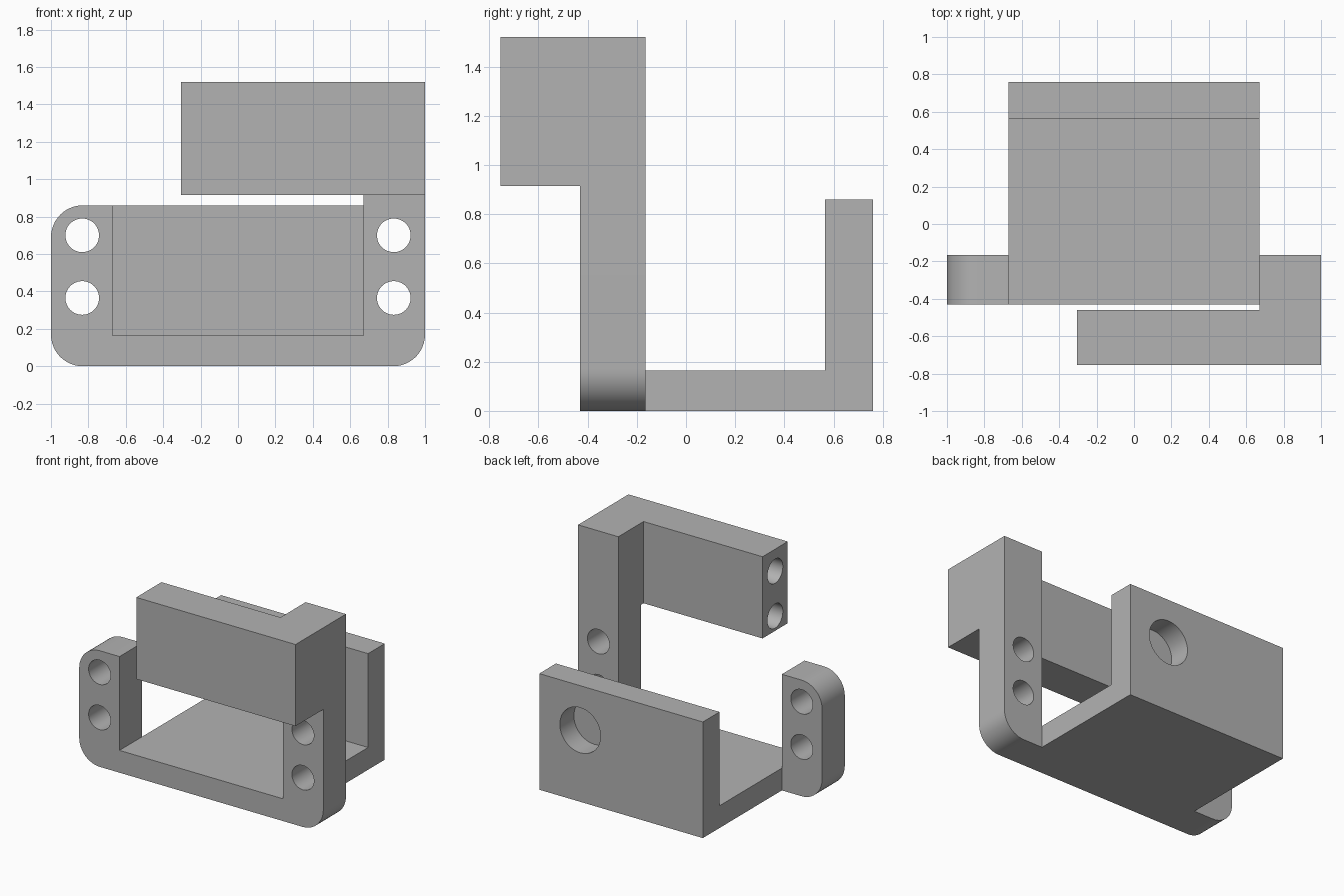
import bpy
import bmesh
from math import cos, sin, radians
from mathutils import Vector

default_cube = bpy.data.objects.get("Cube")
if default_cube:
    bpy.data.objects.remove(default_cube, do_unlink=True)

GREY = (0.45, 0.45, 0.45, 1)
grey = bpy.data.materials.new("plain grey")
grey.use_nodes = True
grey.diffuse_color = GREY
grey.node_tree.nodes["Principled BSDF"].inputs["Base Color"].default_value = GREY

# Shared sizes
EAR, HALF, FLOOR = 0.67, 1.0, 0.165
PLATE_FRONT, PLATE_BACK, BACK = -0.43, -0.165, 0.76
LOW_TOP, ARM_BOTTOM, TOP = 0.86, 0.915, 1.52
ARM_END, HOLE = -0.305, 0.09


def place(axis, u, v, w):
    """Put profile point (u, v) at depth w along the named axis."""
    return Vector({"x": (w, u, v), "y": (u, w, v), "z": (u, v, w)}[axis])


def extrude(name, axis, profile, start, end):
    bm = bmesh.new()
    face = bm.faces.new([bm.verts.new(place(axis, u, v, start)) for u, v in profile])
    side = bmesh.ops.extrude_face_region(bm, geom=[face])
    verts = [g for g in side["geom"] if isinstance(g, bmesh.types.BMVert)]
    bmesh.ops.translate(bm, verts=verts, vec=place(axis, 0, 0, end - start))
    bmesh.ops.recalc_face_normals(bm, faces=bm.faces)
    mesh = bpy.data.meshes.new(name)
    bm.to_mesh(mesh)
    bm.free()
    mesh.materials.append(grey)
    obj = bpy.data.objects.new(name, mesh)
    bpy.context.collection.objects.link(obj)
    return obj


def arc(u, v, radius, start, sweep, steps):
    angles = [radians(start + sweep * i / steps) for i in range(steps + 1)]
    return [(u + radius * cos(a), v + radius * sin(a)) for a in angles]


def activate(obj):
    bpy.ops.object.select_all(action="DESELECT")
    obj.select_set(True)
    bpy.context.view_layer.objects.active = obj


def drill(obj, axis, u, v, radius, start, end):
    cutter = extrude("hole_cutter", axis, arc(u, v, radius, 0, 360, 48)[:-1], start, end)
    cutter.hide_render = True
    cut = obj.modifiers.new("hole", "BOOLEAN")
    cut.operation = "DIFFERENCE"
    cut.solver = "EXACT"
    cut.object = cutter
    activate(obj)
    bpy.ops.object.modifier_apply(modifier=cut.name)
    bpy.data.objects.remove(cutter, do_unlink=True)


# Front U-shaped plate: rounded foot corners, short right ear, tall left post
r = 0.17
outline = (arc(r - HALF, r, r, 180, 90, 12)
           + arc(HALF - r, r, r, 270, 90, 12)
           + [(HALF, ARM_BOTTOM), (EAR, ARM_BOTTOM), (EAR, FLOOR),
              (-EAR, FLOOR), (-EAR, LOW_TOP)]
           + arc(r - HALF, LOW_TOP - r, r, 90, 90, 12))
plate = extrude("front_mounting_plate", "y", outline, PLATE_FRONT, PLATE_BACK)
for x in (-0.833, 0.833):
    for z in (0.365, 0.7):
        drill(plate, "y", x, z, HOLE, PLATE_FRONT - 0.1, PLATE_BACK + 0.1)

# Floor and back wall as one L section, with a blind round pocket in the wall
wall = 0.565
tray = extrude("floor_and_back_wall", "x",
               [(PLATE_BACK, 0), (BACK, 0), (BACK, LOW_TOP), (wall, LOW_TOP),
                (wall, FLOOR), (PLATE_BACK, FLOOR)], -EAR, EAR)
drill(tray, "y", 0.335, 0.53, 0.167, BACK - 0.165, BACK + 0.1)

# Overhanging arm on top of the tall post, with two blind holes in its end
arm_front, arm_back = -0.755, -0.46
arm = extrude("upper_arm", "z",
              [(ARM_END, arm_front), (HALF, arm_front), (HALF, PLATE_BACK),
               (EAR, PLATE_BACK), (EAR, arm_back), (ARM_END, arm_back)],
              ARM_BOTTOM, TOP)
for z in (1.025, 1.357):
    drill(arm, "x", (arm_front + arm_back) / 2, z, HOLE, ARM_END - 0.1, ARM_END + 0.5)

for part in (plate, tray, arm):
    activate(part)
    bpy.ops.object.shade_smooth_by_angle(angle=radians(30))
